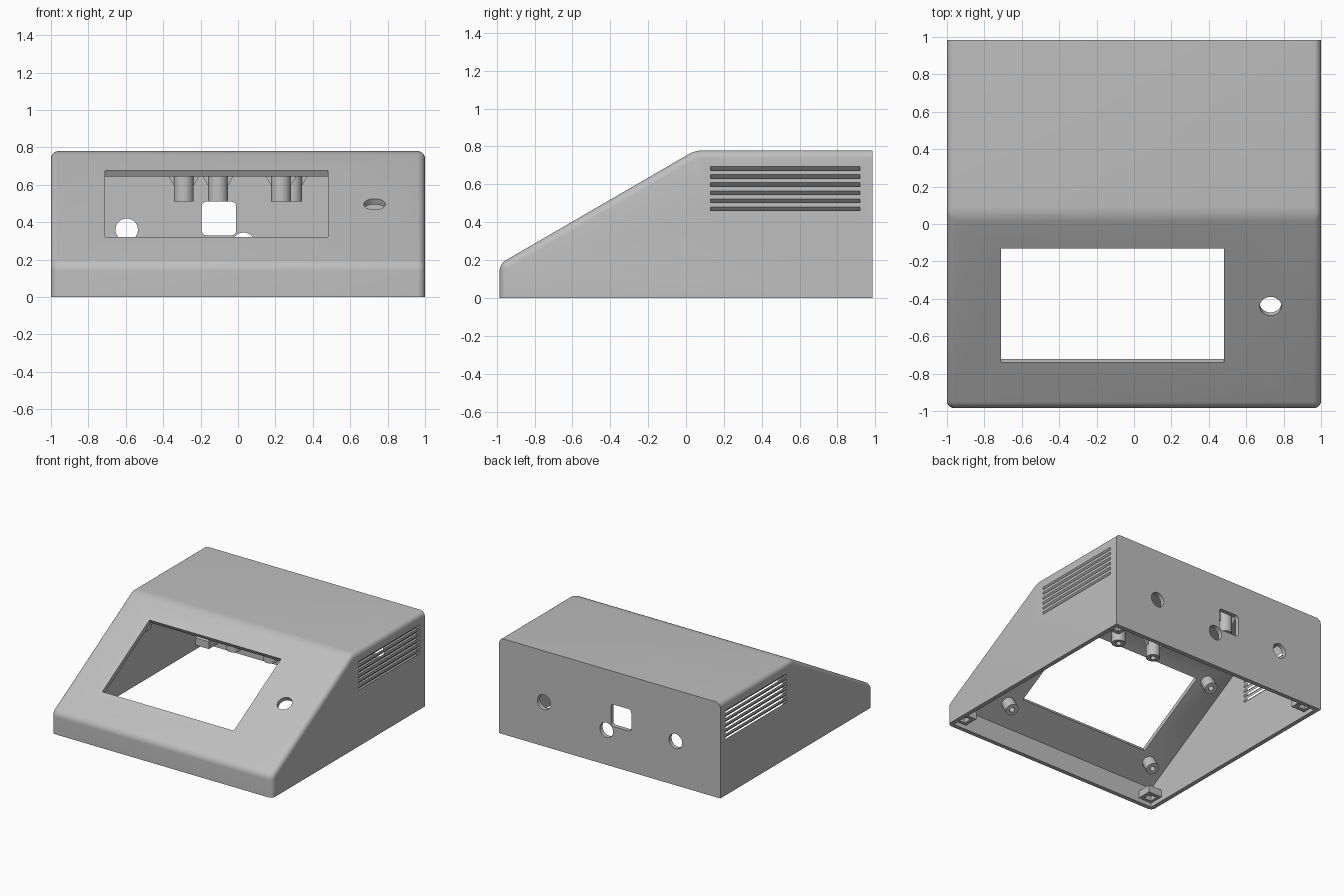
import bpy, bmesh, math
from mathutils import Matrix, Vector

if "Cube" in bpy.data.objects:
    bpy.data.objects.remove(bpy.data.objects["Cube"], do_unlink=True)

BACK, FRONT, TOP, LIP, BREAK, WALL = 0.985, -0.985, 0.78, 0.18, 0.05, 0.035
TILT = math.atan2(TOP - LIP, BREAK - FRONT)

grey = bpy.data.materials.new("case_grey")
grey.use_nodes = True
colour = (0.52, 0.52, 0.52, 1)
grey.diffuse_color = colour
grey.node_tree.nodes["Principled BSDF"].inputs["Base Color"].default_value = colour


def finish(name, bm, matrix=Matrix()):
    bmesh.ops.recalc_face_normals(bm, faces=bm.faces)
    mesh = bpy.data.meshes.new(name)
    bm.to_mesh(mesh)
    bm.free()
    mesh.materials.append(grey)
    obj = bpy.data.objects.new(name, mesh)
    obj.matrix_world = matrix
    bpy.context.collection.objects.link(obj)
    return obj


def prism(profile, half):
    """Extrude a (y, z) profile across x."""
    bm = bmesh.new()
    face = bm.faces.new([bm.verts.new((-half, y, z)) for y, z in profile])
    ext = bmesh.ops.extrude_face_region(bm, geom=[face])["geom"]
    moved = [v for v in ext if isinstance(v, bmesh.types.BMVert)]
    bmesh.ops.translate(bm, verts=moved, vec=(2 * half, 0, 0))
    return bm


def box(size):
    bm = bmesh.new()
    bmesh.ops.create_cube(bm, size=1, matrix=Matrix.Diagonal((*size, 1)))
    return bm


def rod(radius, depth, sides=40):
    bm = bmesh.new()
    bmesh.ops.create_cone(bm, cap_ends=True, segments=sides, radius1=radius,
                          radius2=radius, depth=depth)
    return bm


def at(x, y, z, rx=0, ry=0):
    return (Matrix.Translation((x, y, z)) @ Matrix.Rotation(rx, 4, "X")
            @ Matrix.Rotation(ry, 4, "Y"))


def on_slope(x, y):
    return at(x, y, LIP + (y - FRONT) * math.tan(TILT), TILT)


def smooth(obj):
    bpy.ops.object.select_all(action="DESELECT")
    obj.select_set(True)
    bpy.context.view_layer.objects.active = obj
    bpy.ops.object.shade_smooth_by_angle(angle=math.radians(32))


# Outer wedge, rounded except along the base and the back
bm = prism([(FRONT, 0), (FRONT, LIP), (BREAK, TOP), (BACK, TOP), (BACK, 0)], 1)
edges = [e for e in bm.edges
         if not all(v.co.z < 0.01 for v in e.verts)
         and not all(v.co.y > BACK - 0.01 for v in e.verts)]
bmesh.ops.bevel(bm, geom=edges, offset=0.04, segments=6, profile=0.5,
                affect="EDGES", clamp_overlap=True)
case = finish("case_shell", bm)

# Hollow interior, open underneath
drop = WALL / math.cos(TILT)
f, t = FRONT + WALL, TOP - WALL
slope = math.tan(TILT)
low = LIP + WALL * slope - drop
knee = f + (t - low) / slope
cutters = [finish("cavity_cutter", prism(
    [(f, -0.2), (f, low), (knee, t), (BACK - WALL, t), (BACK - WALL, -0.2)], 1 - WALL))]

# Display window and button hole in the sloped panel
cutters.append(finish("window_cutter", box((1.19, 0.61 / math.cos(TILT), 0.2)),
                      on_slope(-0.115, -0.435)))
cutters.append(finish("button_cutter", rod(0.058, 0.2), on_slope(0.73, -0.44)))

# Connector openings in the back wall
for x, z in ((-0.595, 0.36), (0.03, 0.285), (0.595, 0.36)):
    cutters.append(finish("socket_cutter", rod(0.06, 0.2),
                          at(x, BACK, z, math.pi / 2)))
bm = box((0.185, 0.2, 0.18))
corners = [e for e in bm.edges if abs((e.verts[0].co - e.verts[1].co).y) > 0.1]
bmesh.ops.bevel(bm, geom=corners, offset=0.025, segments=5, profile=0.5, affect="EDGES")
cutters.append(finish("port_cutter", bm, at(-0.102, BACK, 0.42)))

# Slanted ventilation slots on both sides
for side in (-1, 1):
    for i in range(6):
        cutters.append(finish("vent_cutter", box((0.17, 0.79, 0.0145)),
                              at(side, 0.525, 0.471 + i * 0.0424, 0, -side * math.pi / 4)))

bpy.context.view_layer.update()
for c in cutters:
    c.hide_render = True
    mod = case.modifiers.new(c.name, "BOOLEAN")
    mod.operation, mod.solver, mod.object = "DIFFERENCE", "EXACT", c
result = bpy.data.meshes.new_from_object(
    case.evaluated_get(bpy.context.evaluated_depsgraph_get()))
case.modifiers.clear()
case.data = result
for c in cutters:
    bpy.data.objects.remove(c, do_unlink=True)
smooth(case)


# Hollow screw boss, its open end facing local -z
def boss(name, radius, depth, matrix):
    bm = rod(radius, depth, 28)
    bm.normal_update()
    end = min(bm.faces, key=lambda face: face.calc_center_median().z)
    bmesh.ops.inset_region(bm, faces=[end], thickness=radius * 0.6)
    floor = bmesh.ops.extrude_discrete_faces(bm, faces=[end])["faces"][0]
    bmesh.ops.translate(bm, verts=floor.verts, vec=(0, 0, depth * 0.6))
    smooth(finish(name, bm, matrix))


# Display bosses on the inside of the slope
for x in (-0.80, 0.575):
    for y in (-0.80, -0.12):
        boss("display_boss", 0.05, 0.11,
             on_slope(x, y) @ Matrix.Translation((0, 0, -0.02 - 0.055)))

# Circuit board bosses hanging from the roof, each with side gussets
for x, y in ((-0.107, 0.095), (0.23, 0.095), (-0.29, 0.715), (0.29, 0.73)):
    boss("board_boss", 0.053, 0.245, at(x, y, 0.6325))
    for side in (-1, 1):
        fin = prism([(0.04, 0.59), (0.05, 0.59), (0.14, 0.75), (0.04, 0.75)], 0.01)
        finish("board_boss_gusset", fin, Matrix.Translation((x, y, 0))
               @ Matrix.Rotation(-side * math.pi / 2, 4, "Z"))

# Corner screw blocks that taper into the corners, with pilot holes
for sx in (-1, 1):
    for sy in (-1, 1):
        corner = Vector((sx * 0.975, sy * 0.96, 0))
        bm = box((0.13, 0.13, 0.06))
        bm.normal_update()
        upper = max(bm.faces, key=lambda face: face.calc_center_median().z)
        lower = min(bm.faces, key=lambda face: face.calc_center_median().z)
        cap = bmesh.ops.extrude_discrete_faces(bm, faces=[upper])["faces"][0]
        for v in cap.verts:
            v.co.z += 0.06
            v.co.x = sx * 0.065 + (v.co.x - sx * 0.065) * 0.2
            v.co.y = sy * 0.065 + (v.co.y - sy * 0.065) * 0.2
        bmesh.ops.inset_region(bm, faces=[lower], thickness=0.045)
        pit = bmesh.ops.extrude_discrete_faces(bm, faces=[lower])["faces"][0]
        bmesh.ops.translate(bm, verts=pit.verts, vec=(0, 0, 0.04))
        finish("corner_screw_block", bm, Matrix.Translation(
            corner + Vector((-sx * 0.065, -sy * 0.065, 0.065))))
